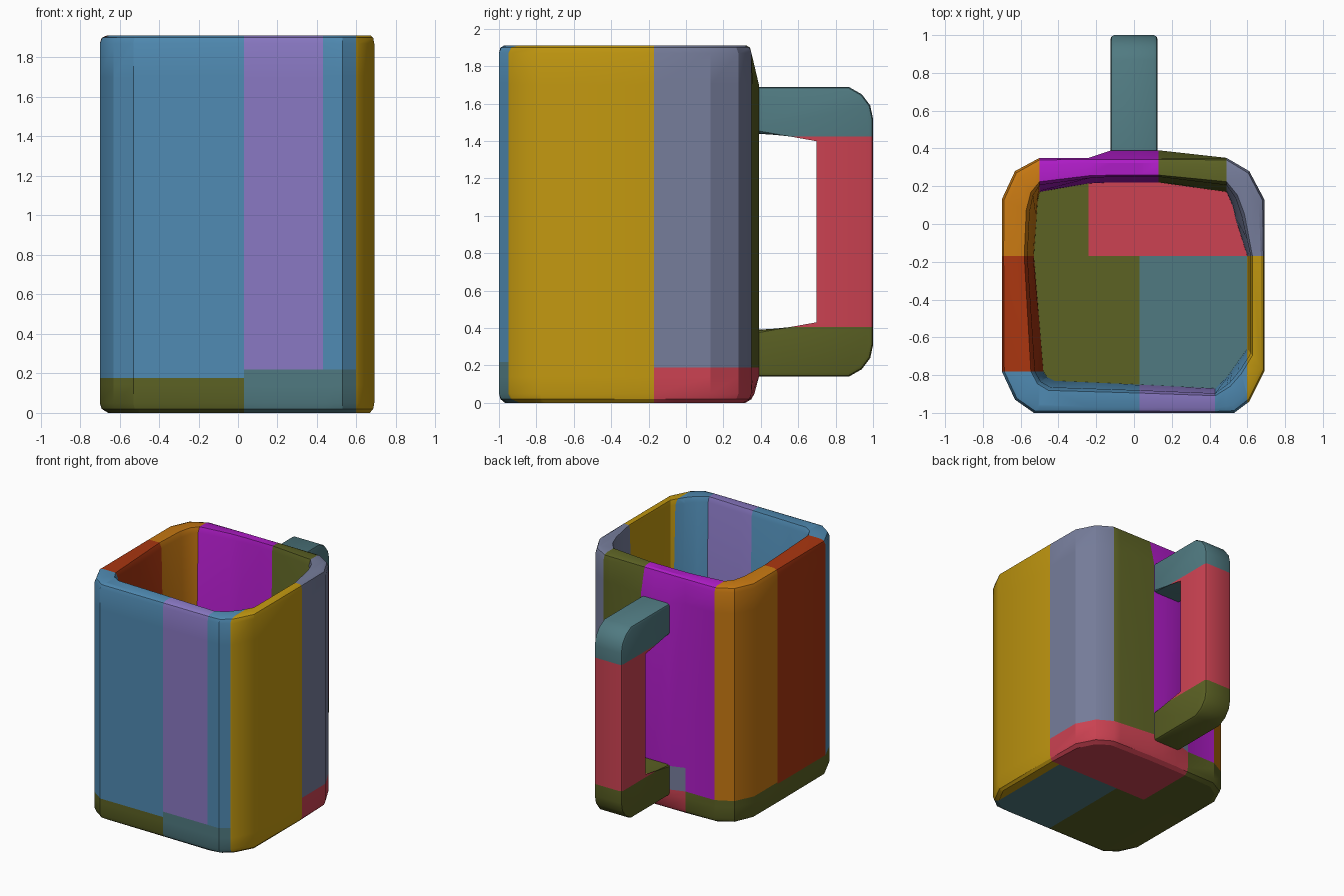
import bpy, bmesh, math
from mathutils import Vector

cube = bpy.data.objects.get("Cube")
if cube:
    bpy.data.objects.remove(cube, do_unlink=True)

# Flat colours, given as 8-bit values and converted to linear
PALETTE = {
    "blue": (80, 139, 179), "lavender": (138, 121, 196), "gold": (194, 152, 16),
    "slate": (118, 125, 155), "teal": (80, 122, 129), "red": (204, 66, 82),
    "olive": (92, 98, 36), "magenta": (174, 28, 198), "orange": (200, 121, 18),
    "rust": (170, 54, 16),
}
NAMES = list(PALETTE)


def make_material(name, rgb):
    col = [((c / 255 + 0.055) / 1.055) ** 2.4 for c in rgb] + [1]
    mat = bpy.data.materials.new(name)
    mat.use_nodes = True
    mat.diffuse_color = col
    shader = next(n for n in mat.node_tree.nodes if n.type == "BSDF_PRINCIPLED")
    shader.inputs["Base Color"].default_value = col
    shader.inputs["Roughness"].default_value = 0.6
    return mat


MATERIALS = [make_material(n, c) for n, c in PALETTE.items()]


def finish(name, bm, cuts, rule):
    """Cut along the colour borders, colour each face by rule, make the object."""
    for axis, positions in cuts.items():
        normal = Vector([a == axis for a in "xyz"])
        for p in positions:
            bmesh.ops.bisect_plane(bm, geom=bm.verts[:] + bm.edges[:] + bm.faces[:],
                                   dist=1e-5, plane_co=normal * p, plane_no=normal)
    bmesh.ops.recalc_face_normals(bm, faces=bm.faces[:])
    for f in bm.faces:
        f.material_index = NAMES.index(rule(*f.calc_center_median()))
    mesh = bpy.data.meshes.new(name)
    bm.to_mesh(mesh)
    bm.free()
    for m in MATERIALS:
        mesh.materials.append(m)
    obj = bpy.data.objects.new(name, mesh)
    bpy.context.collection.objects.link(obj)
    bpy.ops.object.select_all(action="DESELECT")
    obj.select_set(True)
    bpy.context.view_layer.objects.active = obj
    bpy.ops.object.shade_smooth_by_angle(angle=math.radians(28))


# Mug plan: matching outer and inner outline points
OUTER = [(-.53, -1), (.03, -1), (.43, -1), (.53, -1), (.61, -.94), (.69, -.78),
         (.69, -.17), (.69, .13), (.61, .28), (.49, .35), (.13, .39), (-.12, .39),
         (-.24, .35), (-.5, .35), (-.63, .28), (-.7, .13), (-.7, -.17), (-.7, -.78),
         (-.63, -.93)]
INNER = [(-.42, -.83), (.03, -.85), (.43, -.87), (.5, -.8), (.55, -.73), (.6, -.66),
         (.6, -.17), (.54, .02), (.52, .1), (.49, .17), (.13, .22), (-.12, .22),
         (-.24, .215), (-.5, .17), (-.51, .12), (-.515, .05), (-.53, -.17),
         (-.48, -.78), (-.46, -.81)]
# Wall section: share of wall thickness, height, back bulge
SECTION = [(.25, 0, 0), (.06, .02, .2), (0, .05, .4), (0, .14, 1), (0, 1.7, 1),
           (0, 1.87, 0), (.06, 1.9, 0), (.2, 1.91, 0), (.7, 1.91, 0),
           (.8, 1.87, .5), (1, .17, 1)]


def body_colour(x, y, z):
    if y < -.17:
        if x > .597:
            return "gold"
        if z < (.22 if x > .03 else .176):
            return "teal" if x > .03 else "olive"
        if x < 0 and y > -.78:
            return "rust"
        return "lavender" if .03 < x < .43 else "blue"
    if z < .19:
        return "red" if x > -.24 else "olive"
    if x > .49:
        return "slate"
    if x > .13:
        return "olive"
    if x < -.5:
        return "orange"
    if x > -.24 and y > .3 and z < .38:
        return "slate"
    return "magenta"


# Mug body: loft the section around the plan
bm = bmesh.new()
rings = []
for t, z, bulge in SECTION:
    ring = []
    for o, i in zip(OUTER, INNER):
        outer = Vector((o[0], min(o[1], .35 + .04 * bulge)))
        p = outer.lerp(Vector(i), t)
        ring.append(bm.verts.new((p.x, p.y, z)))
    rings.append(ring)
count = len(OUTER)
for low, high in zip(rings, rings[1:]):
    for k in range(count):
        n = (k + 1) % count
        bm.faces.new((low[k], low[n], high[n], high[k]))
bm.faces.new(rings[0][::-1])
bm.faces.new(rings[-1])
finish("mug_body", bm,
       {"x": (-.5, -.24, .03, .13, .43, .49, .597), "y": (-.78, -.17),
        "z": (.176, .19, .22, .38)}, body_colour)


# Handle: upper half of the side profile, mirrored about its middle height
MIDDLE = .915
half = [(.72, 1.42), (.3, 1.445), (.3, 1.69), (.87, 1.69), (.94, 1.65),
        (.985, 1.59), (1, 1.52)]
upper = half[1:]
profile = [half[0]] + upper + [(y, 2 * MIDDLE - z) for y, z in reversed(upper)]
profile.append((half[0][0], 2 * MIDDLE - half[0][1]))


def handle_colour(x, y, z):
    return "teal" if z > 1.425 else "olive" if z < .405 else "red"


bm = bmesh.new()
sides = [[bm.verts.new((x, y, z)) for y, z in profile] for x in (-.125, .125)]
for side in sides:
    bm.faces.new(side)
total = len(profile)
for k in range(total):
    n = (k + 1) % total
    bm.faces.new((sides[0][k], sides[0][n], sides[1][n], sides[1][k]))
rim = [e for e in bm.edges if abs(e.verts[0].co.x - e.verts[1].co.x) < 1e-4]
bmesh.ops.bevel(bm, geom=rim, offset=.022, segments=2, profile=.5, affect="EDGES")
finish("handle", bm, {"z": (.405, 1.425)}, handle_colour)
